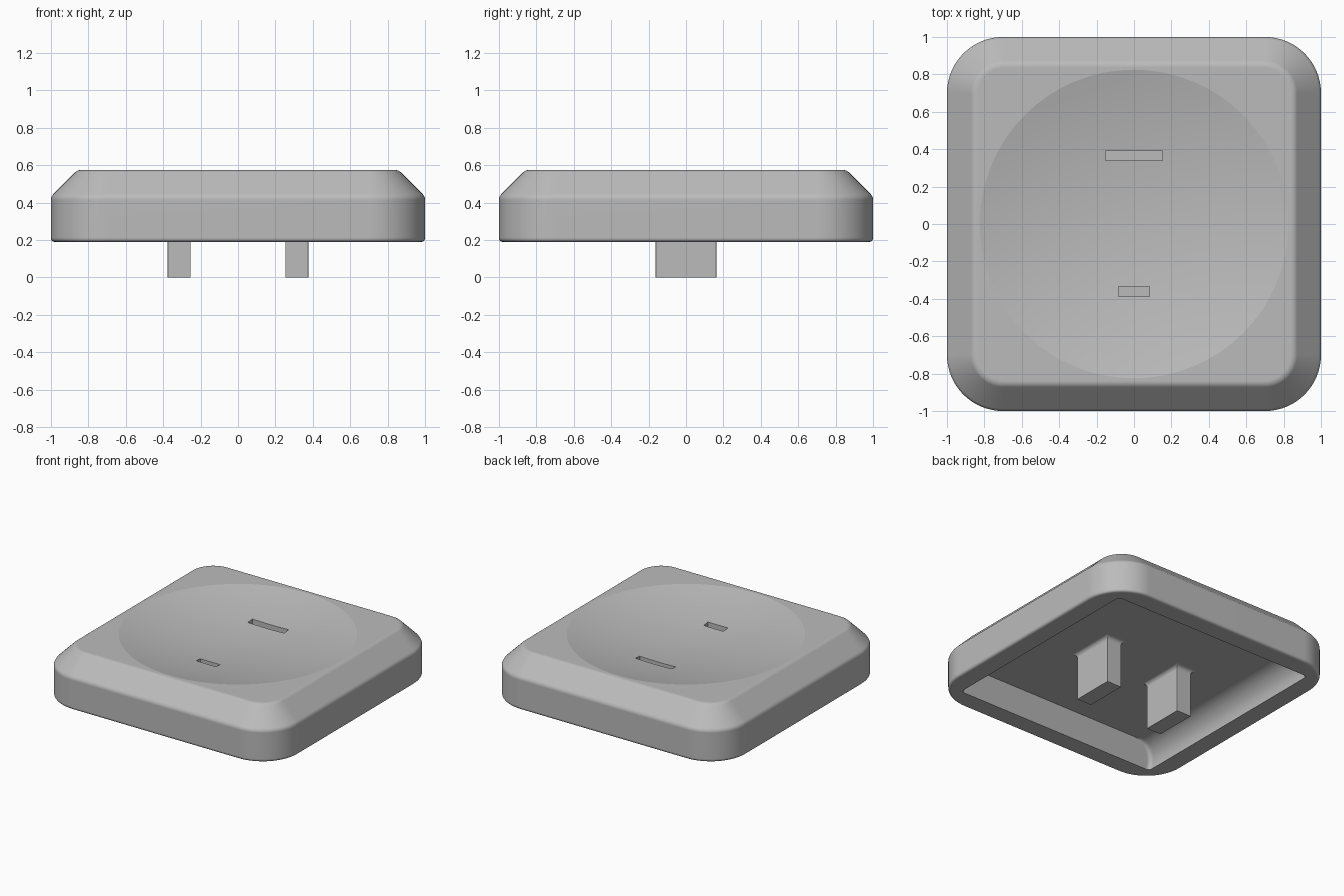
import bpy, bmesh
from math import sin, cos, pi

if "Cube" in bpy.data.objects:
    bpy.data.objects.remove(bpy.data.objects["Cube"], do_unlink=True)

grey = bpy.data.materials.new("light grey plastic")
grey.use_nodes = True
colour = (0.5, 0.5, 0.5, 1)
grey.diffuse_color = colour
grey.node_tree.nodes["Principled BSDF"].inputs["Base Color"].default_value = colour

CORNER_STEPS = 16


def rounded_ring(hx, hy, radius, cx=0):
    """Rounded rectangle outline; a radius equal to both halves gives a circle."""
    points = []
    for quarter, (sx, sy) in enumerate([(1, 1), (-1, 1), (-1, -1), (1, -1)]):
        for i in range(CORNER_STEPS + 1):
            a = (quarter + i / CORNER_STEPS) * pi / 2
            points.append((cx + sx * (hx - radius) + radius * cos(a),
                           sy * (hy - radius) + radius * sin(a)))
    return points


def loft(name, rings, cx=0):
    """Closed solid through rings given as (half x, half y, corner radius, z)."""
    bm = bmesh.new()
    loops = [[bm.verts.new((x, y, z)) for x, y in rounded_ring(hx, hy, r, cx)]
             for hx, hy, r, z in rings]
    for low, high in zip(loops, loops[1:]):
        for i in range(len(low)):
            j = (i + 1) % len(low)
            bm.faces.new((low[i], low[j], high[j], high[i]))
    bm.faces.new(loops[0][::-1])
    bm.faces.new(loops[-1])
    bmesh.ops.remove_doubles(bm, verts=bm.verts, dist=0.00001)
    bmesh.ops.recalc_face_normals(bm, faces=bm.faces)
    mesh = bpy.data.meshes.new(name)
    bm.to_mesh(mesh)
    bm.free()
    mesh.materials.append(grey)
    ob = bpy.data.objects.new(name, mesh)
    bpy.context.collection.objects.link(ob)
    return ob


def bend(a, b, c, steps):
    """Soft edge: a quadratic curve from ring a to ring c, steered by b."""
    curve = []
    for i in range(steps + 1):
        t = i / steps
        curve.append(tuple((1 - t) ** 2 * p + 2 * t * (1 - t) * q + t * t * s
                           for p, q, s in zip(a, b, c)))
    return curve


def square(half, radius, z):
    return (half, half, radius, z)


def finish(ob):
    bpy.ops.object.select_all(action='DESELECT')
    ob.select_set(True)
    bpy.context.view_layer.objects.active = ob
    for mod in list(ob.modifiers):
        bpy.ops.object.modifier_apply(modifier=mod.name)
    bpy.ops.object.shade_smooth_by_angle(angle=0.19)
    weighted = ob.modifiers.new("even shading", 'WEIGHTED_NORMAL')
    weighted.keep_sharp = True


# Hollow underside: side walls curve into the ceiling, front and back slope
CEILING, BASE, TOP = 0.36, 0.19, 0.575
OPENING, FILLET = 0.85, 0.16
rings = []
for i in range(13):
    a = pi / 2 * (1 - i / 12)
    z = CEILING - FILLET + FILLET * sin(a)
    rings.append((OPENING - FILLET * (1 - cos(a)),
                  OPENING - 0.4 * (z - BASE), 0.03, z))
rings.append(square(OPENING, 0.03, BASE))

# Outer shell: rounded lip, upright wall, sloped shoulder
rings += bend(square(0.975, 0.275, BASE), square(1, 0.3, BASE),
              square(1, 0.3, BASE + 0.025), 16)
rings += bend(square(1, 0.3, 0.415), square(1, 0.3, 0.433),
              square(0.987, 0.29, 0.446), 8)
rings += bend(square(0.872, 0.175, 0.561), square(0.858, 0.165, TOP),
              square(0.838, 0.15, TOP), 8)

# Shallow round dish in the top
DISH, DEPTH = 0.825, 0.1
for i in range(12):
    r = DISH * (1 - i / 12)
    rings.append(square(r, r, TOP - DEPTH * (1 - (r / DISH) ** 2)))
rings.append(square(0.01, 0.01, TOP - DEPTH))
cap = loft("cap_shell", rings)

# Two recessed slots in the dish
for name, half, y in [("back_slot", 0.153, 0.365), ("front_slot", 0.084, -0.36)]:
    bpy.ops.mesh.primitive_cube_add(size=1, location=(0, y, 0.55))
    cutter = bpy.context.object
    cutter.name = name + "_cutter"
    cutter.dimensions = (2 * half, 0.053, 0.2)
    cutter.data.materials.append(grey)
    cutter.hide_render = True
    cutter.hide_set(True)
    mod = cap.modifiers.new(name, 'BOOLEAN')
    mod.operation = 'DIFFERENCE'
    mod.solver = 'EXACT'
    mod.object = cutter
finish(cap)
for ob in [o for o in bpy.data.objects if o.name.endswith("_cutter")]:
    bpy.data.objects.remove(ob, do_unlink=True)

# Pair of mounting posts, flared where they meet the ceiling
for name, x in [("left_post", 0.315), ("right_post", -0.315)]:
    hx, hy, flare = 0.061, 0.162, 0.03
    post = [(hx, hy, 0.002, 0)]
    for i in range(9):
        a = pi / 2 * i / 8
        grow = flare * (1 - cos(a))
        post.append((hx + grow, hy + grow, 0.002, CEILING - flare + flare * sin(a)))
    post.append((hx + flare, hy + flare, 0.002, CEILING + 0.01))
    finish(loft(name, post, x))
